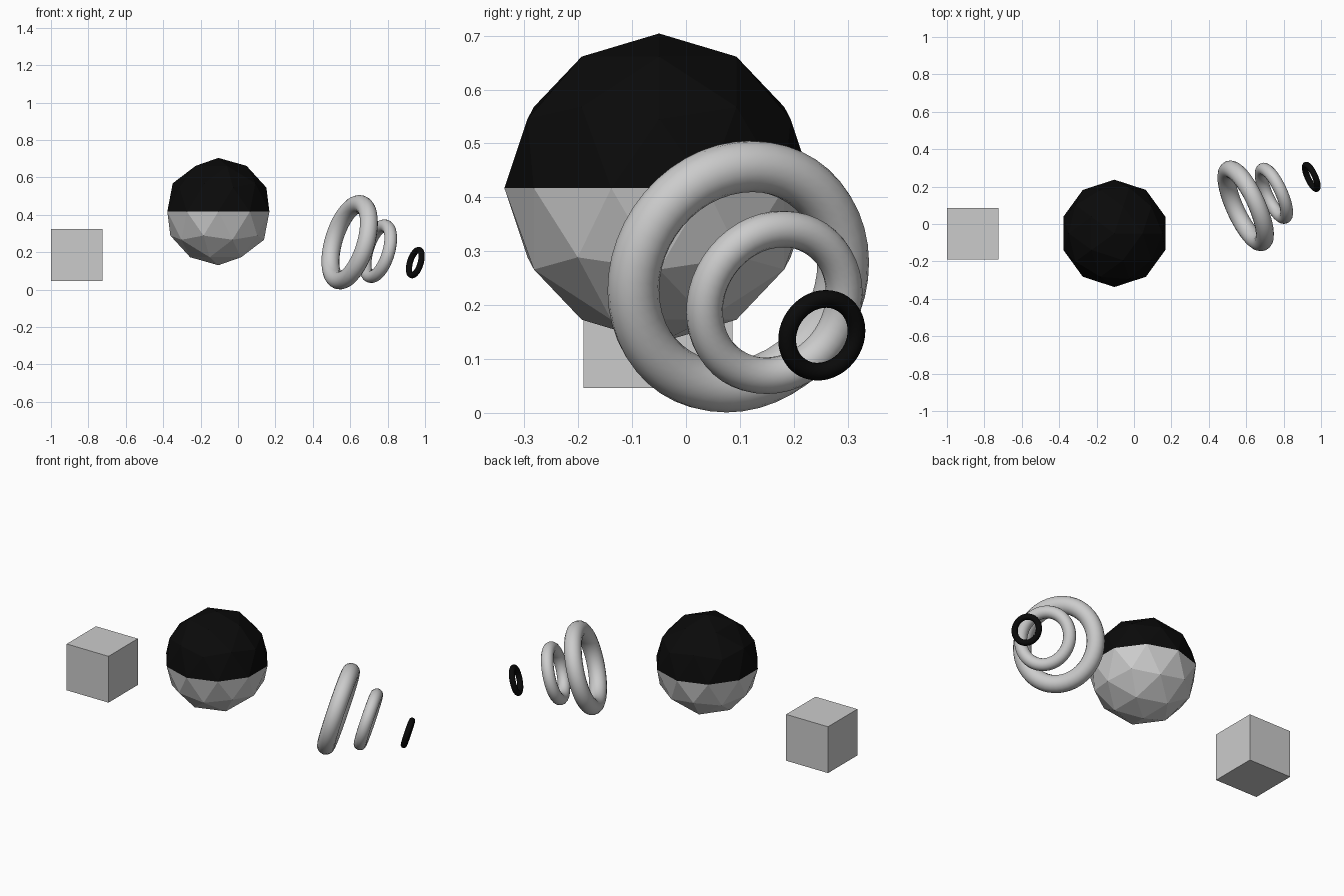
import bpy
from mathutils import Vector

if "Cube" in bpy.data.objects:
    bpy.data.objects.remove(bpy.data.objects["Cube"])

black = bpy.data.materials.new("black")
black.diffuse_color = (0.003, 0.003, 0.003, 1)
black.use_nodes = True
black.node_tree.nodes["Principled BSDF"].inputs["Base Color"].default_value = black.diffuse_color
grey = bpy.data.materials.new("grey")
grey.diffuse_color = (0.8, 0.8, 0.8, 1)
grey.use_nodes = True
grey.node_tree.nodes["Principled BSDF"].inputs["Base Color"].default_value = grey.diffuse_color

# Plain cube on the left
bpy.ops.mesh.primitive_cube_add(size=0.277, location=(-0.862, -0.052, 0.185))
bpy.context.object.name = "cube"

# Faceted ball, upper half black
bpy.ops.mesh.primitive_ico_sphere_add(subdivisions=2, radius=0.287,
                                      location=(-0.105, -0.05, 0.417))
ball = bpy.context.object
ball.name = "faceted_ball"
ball.data.materials.append(grey)
ball.data.materials.append(black)
for face in ball.data.polygons:
    face.material_index = 1 if face.center.z > 0 else 0

# Three shrinking rings along one tilted axis
axis = Vector((0.873, 0.40, -0.272))
tilt = axis.to_track_quat('Z', 'Y').to_euler()


def ring(name, center, major, minor, material=None):
    bpy.ops.mesh.primitive_torus_add(major_radius=major, minor_radius=minor,
                                     major_segments=48, minor_segments=16,
                                     location=center, rotation=tilt)
    obj = bpy.context.object
    obj.name = name
    bpy.ops.object.shade_smooth()
    if material:
        obj.data.materials.append(material)


ring("large_ring", (0.597, 0.097, 0.253), 0.2125, 0.048)
ring("medium_ring", (0.748, 0.164, 0.205), 0.1415, 0.034)
ring("small_ring", (0.948, 0.252, 0.144), 0.0702, 0.0165, black)
